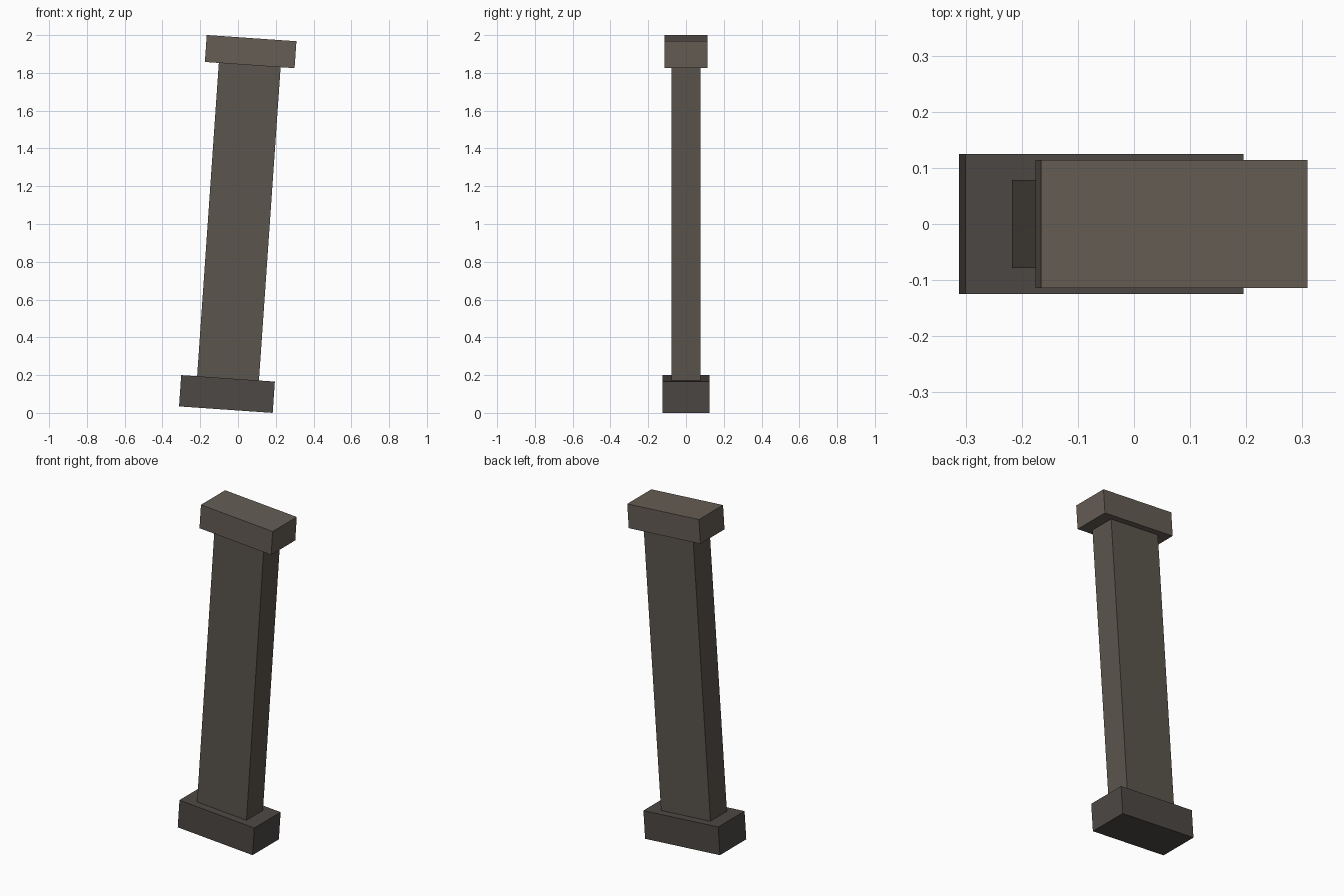
import bpy, math
from mathutils import Vector, Matrix

if "Cube" in bpy.data.objects:
    bpy.data.objects.remove(bpy.data.objects["Cube"])

TILT = math.radians(3.96)
ROT = Matrix.Rotation(TILT, 4, 'Y')
ORIGIN = Vector((-0.0585, 0, 0.1))  # centre of the base block


def block(name, size, along, color):
    """Box centred on the leaning axis at a distance from the base centre."""
    bpy.ops.mesh.primitive_cube_add(size=1)
    ob = bpy.context.object
    ob.name = name
    ob.data.transform(Matrix.Diagonal((*size, 1)))
    ob.location = ORIGIN + ROT @ Vector((0, 0, along))
    ob.rotation_euler = (0, TILT, 0)
    mat = bpy.data.materials.new(name + "_stone")
    mat.diffuse_color = (*color, 1)
    mat.use_nodes = True
    mat.node_tree.nodes["Principled BSDF"].inputs["Base Color"].default_value = mat.diffuse_color
    ob.data.materials.append(mat)


# Base, shaft and cap of the leaning pillar
block("base", (0.497, 0.249, 0.166), 0, (0.075, 0.066, 0.060))
block("shaft", (0.328, 0.156, 1.665), 0.914, (0.105, 0.090, 0.074))
block("cap", (0.476, 0.228, 0.143), 1.817, (0.130, 0.110, 0.090))
